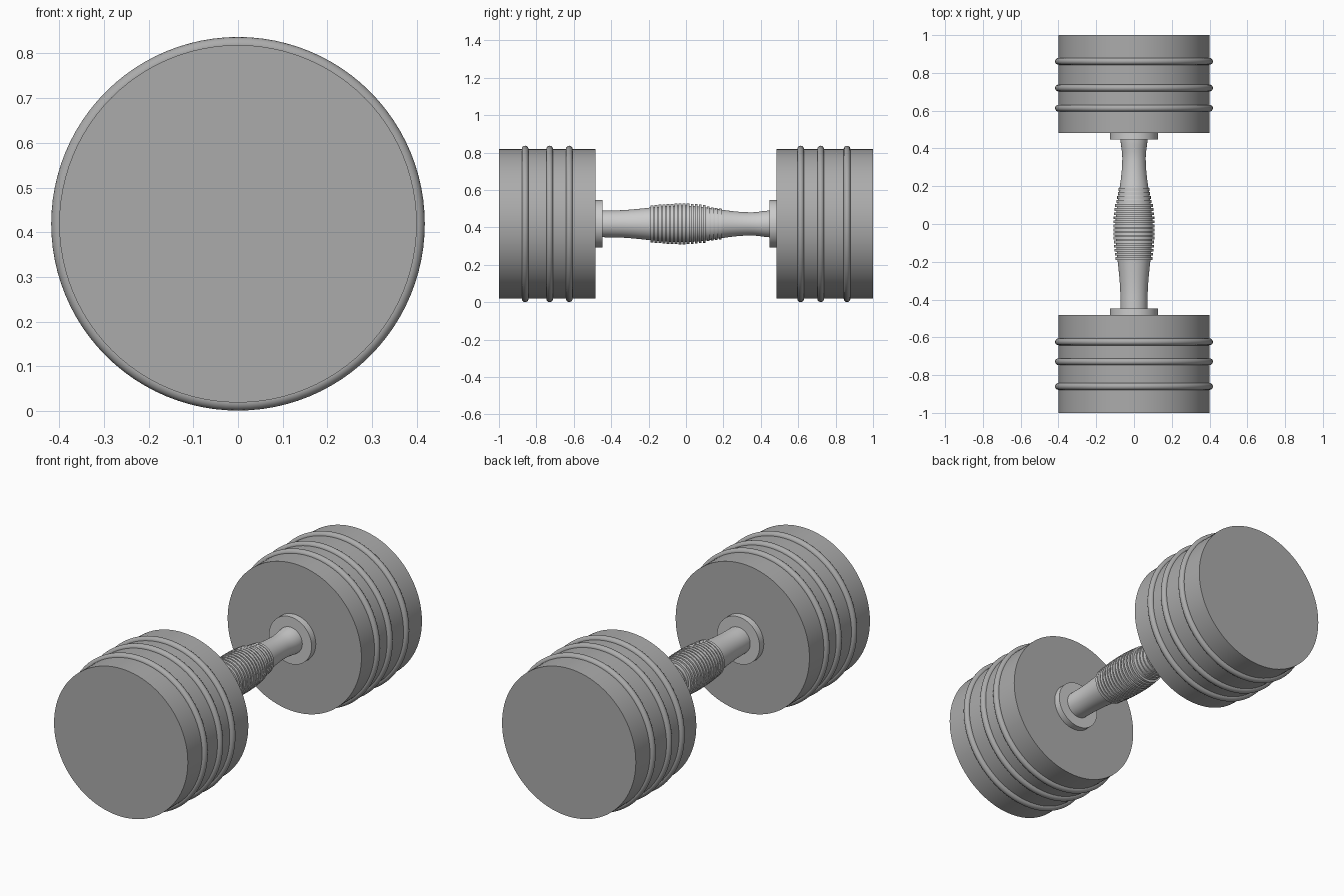
import bpy
import math

if "Cube" in bpy.data.objects:
    bpy.data.objects.remove(bpy.data.objects["Cube"])

CENTRE_Z = 0.419
SEGMENTS = 96

# Dark grey for the weights; the bar stays plain grey
dark = bpy.data.materials.new("dark_grey")
dark.diffuse_color = (0.41, 0.41, 0.41, 1)
dark.use_nodes = True
dark.node_tree.nodes["Principled BSDF"].inputs["Base Color"].default_value = dark.diffuse_color


def smooth(obj):
    bpy.ops.object.select_all(action='DESELECT')
    bpy.context.view_layer.objects.active = obj
    obj.select_set(True)
    bpy.ops.object.shade_smooth_by_angle(angle=math.radians(35))


def lathe(name, profile):
    """Spin (y, radius) points around the bar axis and cap both ends."""
    n = SEGMENTS
    verts = [(r * math.cos(2 * math.pi * i / n), y, r * math.sin(2 * math.pi * i / n))
             for y, r in profile for i in range(n)]
    faces = []
    for k in range(len(profile) - 1):
        for i in range(n):
            j = (i + 1) % n
            faces.append((k * n + i, (k + 1) * n + i, (k + 1) * n + j, k * n + j))
    last = (len(profile) - 1) * n
    faces.append(tuple(range(n)))
    faces.append(tuple(last + i for i in reversed(range(n))))
    mesh = bpy.data.meshes.new(name)
    mesh.from_pydata(verts, [], faces)
    obj = bpy.data.objects.new(name, mesh)
    bpy.context.collection.objects.link(obj)
    obj.location.z = CENTRE_Z
    smooth(obj)
    return obj


def interp(points, y):
    """Cosine-eased radius between the key points of the grip."""
    for (y0, r0), (y1, r1) in zip(points, points[1:]):
        if y <= y1:
            t = max(0, (y - y0) / (y1 - y0))
            return r0 + (r1 - r0) * (1 - math.cos(math.pi * t)) / 2
    return points[-1][1]


# Weights, collars and raised bands at both ends
for side, label, bands in ((-1, "front", (0.624, 0.729, 0.86)),
                           (1, "back", (0.613, 0.72, 0.861))):
    weight = lathe(label + "_weight", sorted([(side * 0.483, 0.40), (side * 1.0, 0.40)]))
    weight.data.materials.append(dark)
    lathe(label + "_collar", sorted([(side * 0.447, 0.127), (side * 0.483, 0.127)]))
    for i, y in enumerate(bands):
        bpy.ops.mesh.primitive_torus_add(
            major_radius=0.40, minor_radius=0.018, major_segments=SEGMENTS,
            minor_segments=16, location=(0, side * y, CENTRE_Z),
            rotation=(math.pi / 2, 0, 0))
        band = bpy.context.object
        band.name = f"{label}_weight_band_{i + 1}"
        band.data.materials.append(dark)
        smooth(band)

# Contoured handle, slightly asymmetric along its length
grip = [(-0.46, 0.071), (-0.40, 0.072), (-0.02, 0.098), (0.35, 0.062), (0.46, 0.072)]
steps = 48
lathe("handle", [(-0.46 + 0.92 * i / steps, interp(grip, -0.46 + 0.92 * i / steps))
                 for i in range(steps + 1)])

# Grip ribs, fading into the handle toward the back
pitch = 0.0215
for i in range(18):
    y = -0.182 + i * pitch
    lift = 0.011 if y < 0.1 else 0.005
    r = interp(grip, y) + lift
    w = 0.0075
    lathe(f"grip_rib_{i + 1}", [(y - w, r), (y + w, r)])
